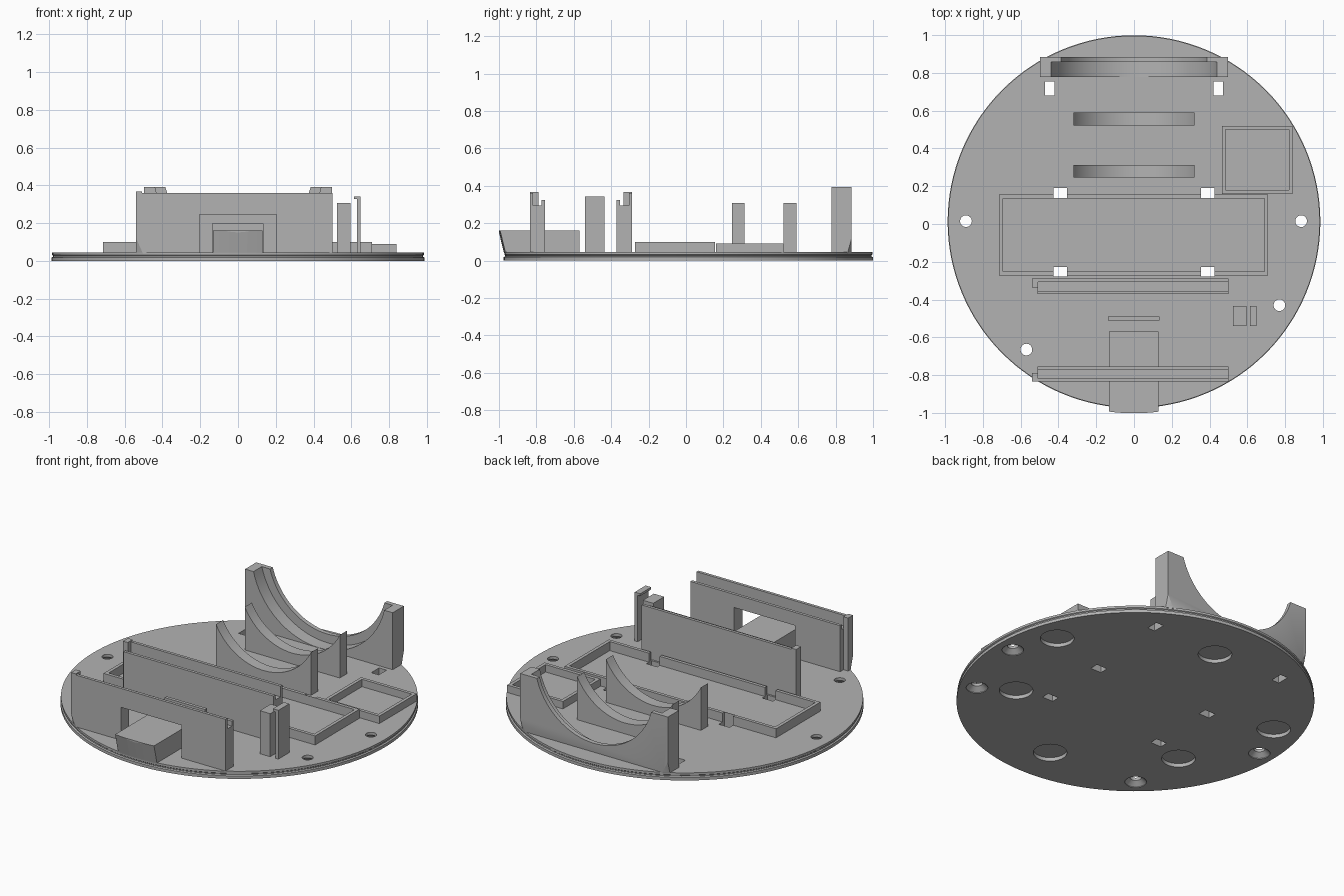
import bpy, bmesh, math
from mathutils import Matrix

if "Cube" in bpy.data.objects:
    bpy.data.objects.remove(bpy.data.objects["Cube"], do_unlink=True)

grey = bpy.data.materials.new("plain_grey")
grey.use_nodes = True
grey.diffuse_color = (0.45, 0.45, 0.45, 1)
grey.node_tree.nodes["Principled BSDF"].inputs["Base Color"].default_value = grey.diffuse_color

TOP = 0.045      # upper surface of the base plate
CY = 0.0125      # centre of the base plate in y
R = 0.987        # radius of the base plate


def finish(name, bm):
    bmesh.ops.recalc_face_normals(bm, faces=bm.faces)
    me = bpy.data.meshes.new(name)
    bm.to_mesh(me)
    bm.free()
    me.materials.append(grey)
    ob = bpy.data.objects.new(name, me)
    bpy.context.collection.objects.link(ob)
    return ob


def box(name, x0, x1, y0, y1, z0, z1):
    bm = bmesh.new()
    m = Matrix.Translation(((x0 + x1) / 2, (y0 + y1) / 2, (z0 + z1) / 2))
    bmesh.ops.create_cube(bm, size=1, matrix=m @ Matrix.Diagonal((x1 - x0, y1 - y0, z1 - z0, 1)))
    return finish(name, bm)


def lathe(name, x, y, profile, n=32):
    """Closed solid of revolution from (radius, z) pairs, bottom to top."""
    bm = bmesh.new()
    rings = [[bm.verts.new((x + r * math.cos(2 * math.pi * i / n),
                            y + r * math.sin(2 * math.pi * i / n), z)) for i in range(n)]
             for r, z in profile]
    for a, b in zip(rings, rings[1:]):
        for i in range(n):
            j = (i + 1) % n
            bm.faces.new((a[i], a[j], b[j], b[i]))
    bm.faces.new(rings[0])
    bm.faces.new(rings[-1])
    return finish(name, bm)


def boolean(ob, other, op="DIFFERENCE"):
    """Apply a boolean and throw the cutter away."""
    other.hide_render = True
    mod = ob.modifiers.new("cut", "BOOLEAN")
    mod.operation, mod.object, mod.solver = op, other, "EXACT"
    bpy.context.view_layer.objects.active = ob
    bpy.ops.object.modifier_apply(modifier=mod.name)
    bpy.data.objects.remove(other, do_unlink=True)


def trim(ob):
    """Keep overhanging parts inside a cone that flares from the plate rim."""
    boolean(ob, lathe("trim_cone", 0, CY, [(R - 0.003, 0.03), (R, TOP), (R + 0.11, 0.5)], 128), "INTERSECT")


def smooth(ob):
    bpy.ops.object.select_all(action="DESELECT")
    ob.select_set(True)
    bpy.context.view_layer.objects.active = ob
    bpy.ops.object.shade_smooth_by_angle(angle=math.radians(30))


def cradle(name, half, y0, y1, top, inner, zc, r):
    """Block with a circular scoop; inner is the half width of the scoop at the top."""
    bm = bmesh.new()
    a = math.atan2(inner, zc - top)
    pts = [(-half, TOP - 0.005), (-half, top)]
    pts += [(r * math.sin(a * t / 20), zc - r * math.cos(a * t / 20)) for t in range(-20, 21)]
    pts += [(half, top), (half, TOP - 0.005)]
    if half - inner < 0.001:
        del pts[-2], pts[1]
    face = bm.faces.new([bm.verts.new((x, y0, z)) for x, z in pts])
    out = bmesh.ops.extrude_face_region(bm, geom=[face])
    bmesh.ops.translate(bm, vec=(0, y1 - y0, 0),
                        verts=[v for v in out["geom"] if isinstance(v, bmesh.types.BMVert)])
    return finish(name, bm)


def tray(name, x0, x1, y0, y1, z1, w=0.02):
    ob = box(name, x0, x1, y0, y1, TOP - 0.005, z1)
    boolean(ob, box("tray_cut", x0 + w, x1 - w, y0 + w, y1 - w, 0, 1))
    return ob


# Base plate with a grooved rim
plate = lathe("base_plate", 0, CY, [(R, 0), (R, 0.018), (R - 0.008, 0.022), (R - 0.008, 0.028),
                                    (R - 0.003, 0.032), (R - 0.003, TOP)], 128)

# Countersunk screw holes
for x, y in [(-0.89, 0.015), (0.885, 0.015), (0.77, -0.43), (-0.57, -0.665)]:
    boolean(plate, lathe("screw_cut", x, y, [(0.06, -0.01), (0.06, 0.004), (0.031, 0.028), (0.031, 0.1)]))

# Shallow round pockets underneath
for x, y in [(-0.78, 0.27), (0.78, 0.27), (-0.585, -0.315), (0.585, -0.315), (0, 0.695), (0, -0.72)]:
    boolean(plate, lathe("pocket_cut", x, y, [(0.093, -0.01), (0.093, 0.022)], 48))

# Trays
battery = tray("long_tray", -0.715, 0.71, -0.272, 0.155, 0.1)
tray("small_tray", 0.465, 0.84, 0.16, 0.52, 0.09)

# Strap slots, through plate and tray walls
for s in (-1, 1):
    for y0, y1 in [(0.137, 0.19), (-0.277, -0.228)]:
        for ob in (plate, battery):
            boolean(ob, box("slot_cut", s * 0.39 - 0.036, s * 0.39 + 0.036, y0, y1, -0.1, 0.3))
    boolean(plate, box("slot_cut", s * 0.447 - 0.025, s * 0.447 + 0.025, 0.68, 0.755, -0.1, 0.3))
smooth(plate)

# Slotted walls: tall lip on one side, lower lip on the other, clip post at the right end
for name, tall, low, d in [("front_wall", -0.835, -0.755, 1), ("middle_wall", -0.288, -0.372, -1)]:
    y0, y1 = sorted((tall, low))
    wall = box(name, -0.51, 0.5, y0, y1, TOP - 0.005, 0.36)
    a, b = sorted((tall + d * 0.018, low - d * 0.018))
    boolean(wall, box("groove_cut", -1, 1, a, b, 0.295, 1))
    a, b = sorted((low - d * 0.019, low + d * 0.1))
    boolean(wall, box("lip_cut", -1, 1, a, b, 0.325, 1))
    if name == "front_wall":
        boolean(wall, box("window_cut", -0.205, 0.205, -1, -0.6, 0, 0.245))
    trim(wall)
    a, b = sorted((tall, tall + d * 0.047))
    post = box(name + "_clip", -0.54, -0.508, a, b, TOP - 0.005, 0.367)
    trim(post)

# Connector block through the front window, with a stop plate behind it
block = box("connector_block", -0.132, 0.13, -1, -0.57, TOP - 0.005, 0.16)
trim(block)
box("stop_plate", -0.137, 0.135, -0.51, -0.49, TOP - 0.005, 0.198)

# Switch holder pegs
box("thick_peg", 0.525, 0.595, -0.54, -0.435, TOP - 0.005, 0.307)
box("thin_peg", 0.63, 0.65, -0.54, -0.435, TOP - 0.005, 0.342)
box("thin_peg_hook", 0.613, 0.632, -0.54, -0.435, 0.328, 0.342)

# Round cradles
for name, y in [("inner_cradle", 0.245), ("outer_cradle", 0.522)]:
    smooth(cradle(name, 0.32, y, y + 0.068, 0.307, 0.32, 0.47, 0.359))
for name, y0, y1, inner, r in [("back_cradle", 0.778, 0.858, 0.44, 0.453),
                               ("back_cradle_lip", 0.858, 0.885, 0.385, 0.4)]:
    ob = cradle(name, 0.497, y0, y1, 0.392, inner, 0.499, r)
    trim(ob)
    smooth(ob)
